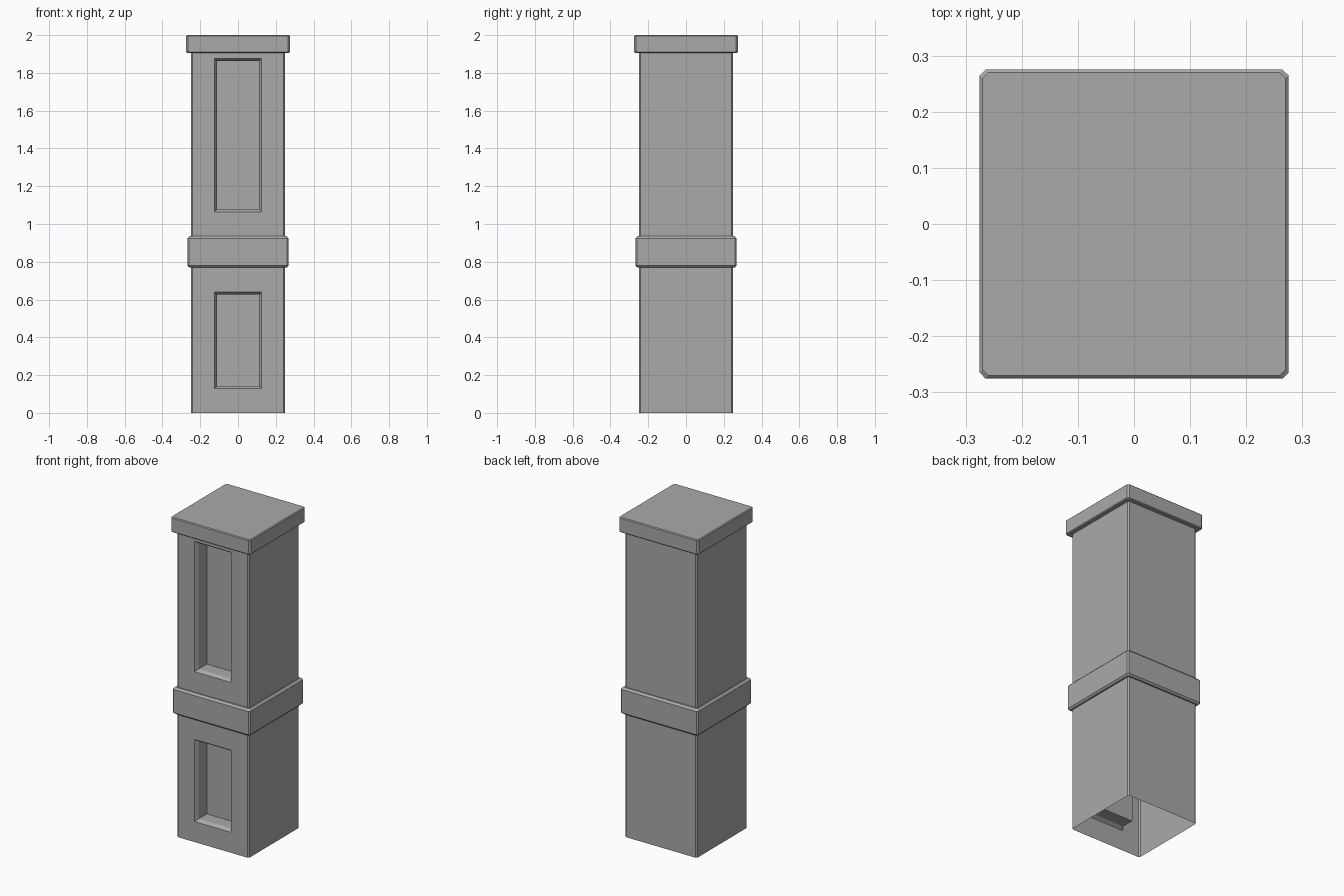
import bpy, bmesh

cube = bpy.data.objects.get("Cube")
if cube:
    bpy.data.objects.remove(cube)

stone = bpy.data.materials.new("grey_stone")
stone.use_nodes = True
GREY = (0.4, 0.4, 0.4, 1)
stone.diffuse_color = GREY
stone.node_tree.nodes["Principled BSDF"].inputs["Base Color"].default_value = GREY

HALF = 0.248      # half width of the shaft
CHAMFER = 0.008   # cut on the vertical corners


def finish(bm, name):
    mesh = bpy.data.meshes.new(name)
    bm.to_mesh(mesh)
    bm.free()
    mesh.materials.append(stone)
    obj = bpy.data.objects.new(name, mesh)
    bpy.context.collection.objects.link(obj)
    return obj


def loft(sections, chamfer, cap_top=False, open_front=False):
    """Join square rings with cut corners, each given as (half width, height)."""
    bm = bmesh.new()
    rings = []
    for h, z in sections:
        k = h - chamfer
        outline = [(-k, -h), (k, -h), (h, -k), (h, k),
                   (k, h), (-k, h), (-h, k), (-h, -k)]
        rings.append([bm.verts.new((x, y, z)) for x, y in outline])
    for low, high in zip(rings, rings[1:]):
        for i in range(1 if open_front else 0, 8):
            j = (i + 1) % 8
            bm.faces.new((low[i], low[j], high[j], high[i]))
    if cap_top:
        bm.faces.new(rings[-1])
    return bm


# Hollow shaft, open at the bottom, with the front wall left out
finish(loft([(HALF, 0), (HALF, 1.91)], CHAMFER, open_front=True), "shaft")

# Front wall with two sunken panels
bm = bmesh.new()
edge = HALF - CHAMFER
xs = [-edge, -0.125, 0.125, edge]
zs = [0, 0.128, 0.64, 1.063, 1.876, 1.91]
grid = [[bm.verts.new((x, -HALF, z)) for x in xs] for z in zs]
panels = []
for r in range(len(zs) - 1):
    for c in range(len(xs) - 1):
        face = bm.faces.new((grid[r][c], grid[r][c + 1],
                             grid[r + 1][c + 1], grid[r + 1][c]))
        if c == 1 and r in (1, 3):
            panels.append(face)
bm.normal_update()
bmesh.ops.inset_individual(bm, faces=panels, thickness=0.019, depth=-0.02)
bm.normal_update()
bmesh.ops.inset_individual(bm, faces=panels, thickness=0, depth=-0.08)
finish(bm, "front_panel_wall")

# Raised band around the middle, with beveled rims
finish(loft([(HALF, 0.769), (0.257, 0.769), (0.267, 0.779),
             (0.267, 0.924), (0.255, 0.936), (HALF, 0.936)], CHAMFER), "middle_band")

# Cap slab with a fine beveled rim
finish(loft([(HALF, 1.906), (0.27, 1.906), (0.275, 1.911),
             (0.275, 1.995), (0.27, 2.0)], 0.01, cap_top=True), "top_cap")
